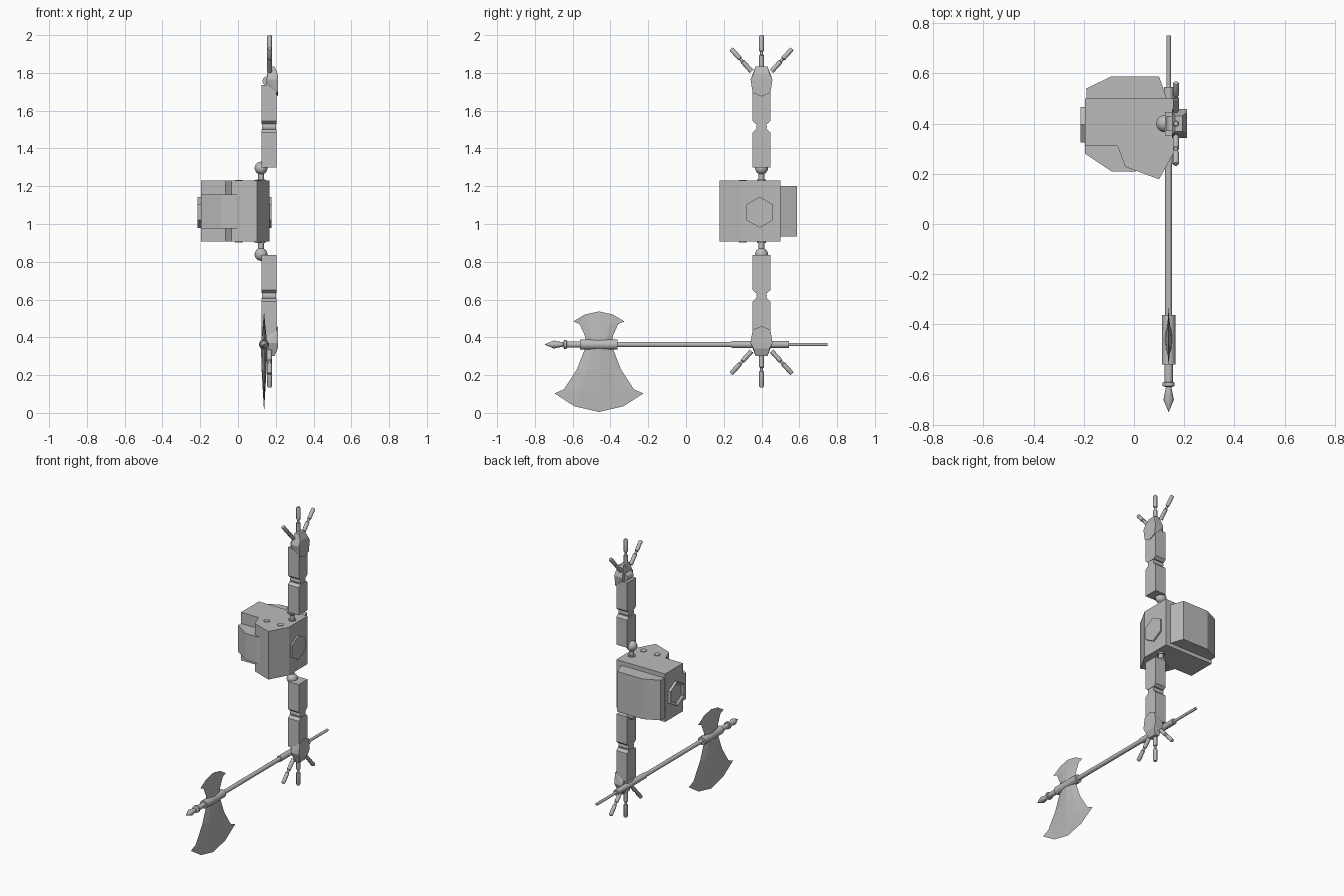
import bpy, bmesh, math
from mathutils import Vector, Matrix

if "Cube" in bpy.data.objects:
    bpy.data.objects.remove(bpy.data.objects["Cube"])

ZC = 1.0675          # mirror height of the two arms
AY = 0.40            # y of the arm axis

grey = bpy.data.materials.new("plain_grey")
grey.diffuse_color = (0.5, 0.5, 0.5, 1)
grey.use_nodes = True
grey.node_tree.nodes["Principled BSDF"].inputs["Base Color"].default_value = grey.diffuse_color


def finish(name, bm, flip=False, smooth=False):
    """Turn a bmesh into an object, optionally mirrored below ZC."""
    if flip:
        for v in bm.verts:
            v.co.z = 2 * ZC - v.co.z
    bmesh.ops.recalc_face_normals(bm, faces=bm.faces)
    me = bpy.data.meshes.new(name)
    bm.to_mesh(me)
    bm.free()
    me.materials.append(grey)
    ob = bpy.data.objects.new(name, me)
    bpy.context.collection.objects.link(ob)
    if smooth:
        bpy.ops.object.select_all(action='DESELECT')
        ob.select_set(True)
        bpy.context.view_layer.objects.active = ob
        bpy.ops.object.shade_smooth_by_angle(angle=math.radians(40))
    return ob


def prism(name, pts, z0, z1):
    """Vertical extrusion of an xy outline."""
    bm = bmesh.new()
    f = bm.faces.new([bm.verts.new((x, y, z0)) for x, y in pts])
    top = bmesh.ops.extrude_face_region(bm, geom=[f])["geom"]
    bmesh.ops.translate(bm, vec=(0, 0, z1 - z0),
                        verts=[g for g in top if isinstance(g, bmesh.types.BMVert)])
    return finish(name, bm)


def side_prism(name, pts, x0, x1, flip=False):
    """Extrusion along x of a yz outline."""
    bm = bmesh.new()
    f = bm.faces.new([bm.verts.new((x0, y, z)) for y, z in pts])
    top = bmesh.ops.extrude_face_region(bm, geom=[f])["geom"]
    bmesh.ops.translate(bm, vec=(x1 - x0, 0, 0),
                        verts=[g for g in top if isinstance(g, bmesh.types.BMVert)])
    return finish(name, bm, flip)


def lathe(name, start, direction, profile, n=16, flip=False):
    """Revolve (distance, radius) pairs around a straight axis."""
    q = Vector(direction).normalized().to_track_quat('Z', 'Y')
    bm = bmesh.new()
    rings = []
    for d, r in profile:
        rings.append([bm.verts.new(Vector(start) + q @ Vector(
            (r * math.cos(2 * math.pi * i / n), r * math.sin(2 * math.pi * i / n), d)))
            for i in range(n)])
    for a, b in zip(rings, rings[1:]):
        for i in range(n):
            j = (i + 1) % n
            bm.faces.new((a[i], a[j], b[j], b[i]))
    bm.faces.new(rings[0])
    bm.faces.new(rings[-1])
    return finish(name, bm, flip, True)


# Torso block with angled front, raised front plate and backpack
prism("torso", [(-.195, .31), (-.065, .31), (-.035, .228), (.10, .178),
                (.167, .30), (.167, .50), (-.195, .50)], .908, 1.23)
prism("front_plate", [(-.195, .32), (-.195, .28), (-.09, .21), (-.01, .208),
                      (.04, .215), (.04, .32)], .977, 1.155)
prism("backpack", [(-.19, .49), (-.19, .54), (-.09, .588), (.10, .588),
                   (.13, .50), (.13, .49)], .933, 1.202)


def hex_plate(name, x0, x1, y, recess):
    """Hexagon on a torso side, with an inset centre."""
    bm = bmesh.new()
    ring = [(y + .082 * math.sin(k * math.pi / 3), 1.062 + .082 * math.cos(k * math.pi / 3))
            for k in range(6)]
    base = [bm.verts.new((x0, a, b)) for a, b in ring]
    tip = [bm.verts.new((x1, a, b)) for a, b in ring]
    for i in range(6):
        j = (i + 1) % 6
        bm.faces.new((base[i], base[j], tip[j], tip[i]))
    bm.faces.new(base)
    cap = bm.faces.new(tip)
    bmesh.ops.recalc_face_normals(bm, faces=bm.faces)
    if recess:
        bmesh.ops.inset_region(bm, faces=[cap], thickness=.018)
        bmesh.ops.translate(bm, verts=cap.verts, vec=(recess, 0, 0))
    finish(name, bm)


hex_plate("left_hexagon", -.19, -.214, .396, .012)
hex_plate("right_hexagon", .16, .177, .39, 0)


def arm(tag, flip):
    # Low studs and the shoulder joint
    for k, x in enumerate((.005, .105)):
        lathe(f"{tag}_stud_{k}", (x, .30, 1.22), (0, 0, 1), [(0, .02), (.014, .02)], 16, flip)
    lathe(f"{tag}_shoulder_socket", (.122, AY, 1.22), (0, 0, 1), [(0, .024), (.016, .024)], 16, flip)
    lathe(f"{tag}_shoulder_peg", (.122, AY, 1.22), (0, 0, 1), [(0, .015), (.06, .015)], 16, flip)
    bm = bmesh.new()
    bmesh.ops.create_uvsphere(bm, u_segments=20, v_segments=12, radius=.034,
                              matrix=Matrix.Translation((.122, AY, 1.296)))
    finish(f"{tag}_shoulder_ball", bm, flip, True)

    # Upper arm and forearm, chamfered towards the elbow
    w = .047
    side_prism(f"{tag}_upper_arm", [(AY - w, 1.30), (AY + w, 1.30), (AY + w, 1.485),
               (AY + .03, 1.50), (AY - .03, 1.50), (AY - w, 1.485)], .124, .204, flip)
    side_prism(f"{tag}_forearm", [(AY - w, 1.545), (AY - .03, 1.53), (AY + .03, 1.53),
               (AY + w, 1.545), (AY + w, 1.735), (AY - w, 1.735)], .124, .204, flip)
    lathe(f"{tag}_elbow", (.126, AY, 1.515), (1, 0, 0), [(0, .028), (.076, .028)], 20, flip)

    # Faceted hand
    pts = []
    for s in (-1, 1):
        pts += [(.163, s * .031, 1.835), (.193, s * .031, 1.835), (.210, s * .042, 1.795),
                (.212, s * .058, 1.765), (.212, s * .047, 1.695), (.152, s * .047, 1.735),
                (.152, s * .058, 1.765), (.155, s * .042, 1.80)]
    pts.append((.212, 0, 1.675))
    bm = bmesh.new()
    for x, y, z in pts:
        bm.verts.new((x, AY + y, z))
    bmesh.ops.convex_hull(bm, input=bm.verts)
    bmesh.ops.dissolve_limit(bm, angle_limit=.02, verts=bm.verts, edges=bm.edges)
    finish(f"{tag}_hand", bm, flip)
    lathe(f"{tag}_grip", (.155, AY - .03, 1.757), (0, 1, 0), [(0, .025), (.06, .025)], 16, flip)

    # Fingers with a narrow knuckle in the middle
    r = .0125
    for k, (y, z, dy, length) in enumerate([(0, 1.81, 0, .19), (-.053, 1.808, -1, .162),
                                            (.053, 1.808, 1, .162)]):
        h = length / 2
        lathe(f"{tag}_finger_{k}", (.167, AY + y, z), (0, dy, 1.1),
              [(0, r), (h - .012, r), (h - .008, .008), (h + .008, .008),
               (h + .012, r), (length - .006, r), (length, .009)], 12, flip)


arm("upper", False)
arm("lower", True)

# Axe shaft with collars and spear tip, from tip to butt
AX, AZ = .138, .362
lathe("axe_shaft", (AX, 0, AZ), (0, 1, 0),
      [(-.748, .001), (-.70, .021), (-.65, .011), (-.645, .024), (-.632, .024), (-.63, .017),
       (-.56, .017), (-.56, .027), (-.362, .027), (-.362, .014), (.24, .014), (.24, .019),
       (.545, .019), (.545, .009), (.75, .009)], 16)


def blade(name, rows, horn_w, horn_z, edge_z):
    """Lens-shaped blade; rows are (z, half width, half thickness)."""
    us = (-1, -.55, 0, .55, 1)
    bm = bmesh.new()
    sides = []
    for s in (-1, 1):
        grid = [[bm.verts.new((AX + s * t * (1 - u * u), -.461 + u * hw, z)) for u in us]
                for z, hw, t in rows]
        grid.append([bm.verts.new((AX, -.461 + u * horn_w, edge_z + (horn_z - edge_z) * u * u))
                     for u in us])
        for a, b in zip(grid, grid[1:]):
            for i in range(4):
                bm.faces.new((a[i], a[i + 1], b[i + 1], b[i]))
        sides.append(grid)
    bm.faces.new(sides[0][0] + sides[1][0][::-1])
    bmesh.ops.remove_doubles(bm, verts=bm.verts, dist=.0001)
    finish(name, bm)


blade("large_axe_blade", [(.36, .066, .017), (.23, .117, .013), (.125, .185, .007)],
      .235, .103, .005)
blade("small_axe_blade", [(.36, .066, .017), (.41, .075, .012), (.47, .102, .006)],
      .135, .484, .537)
